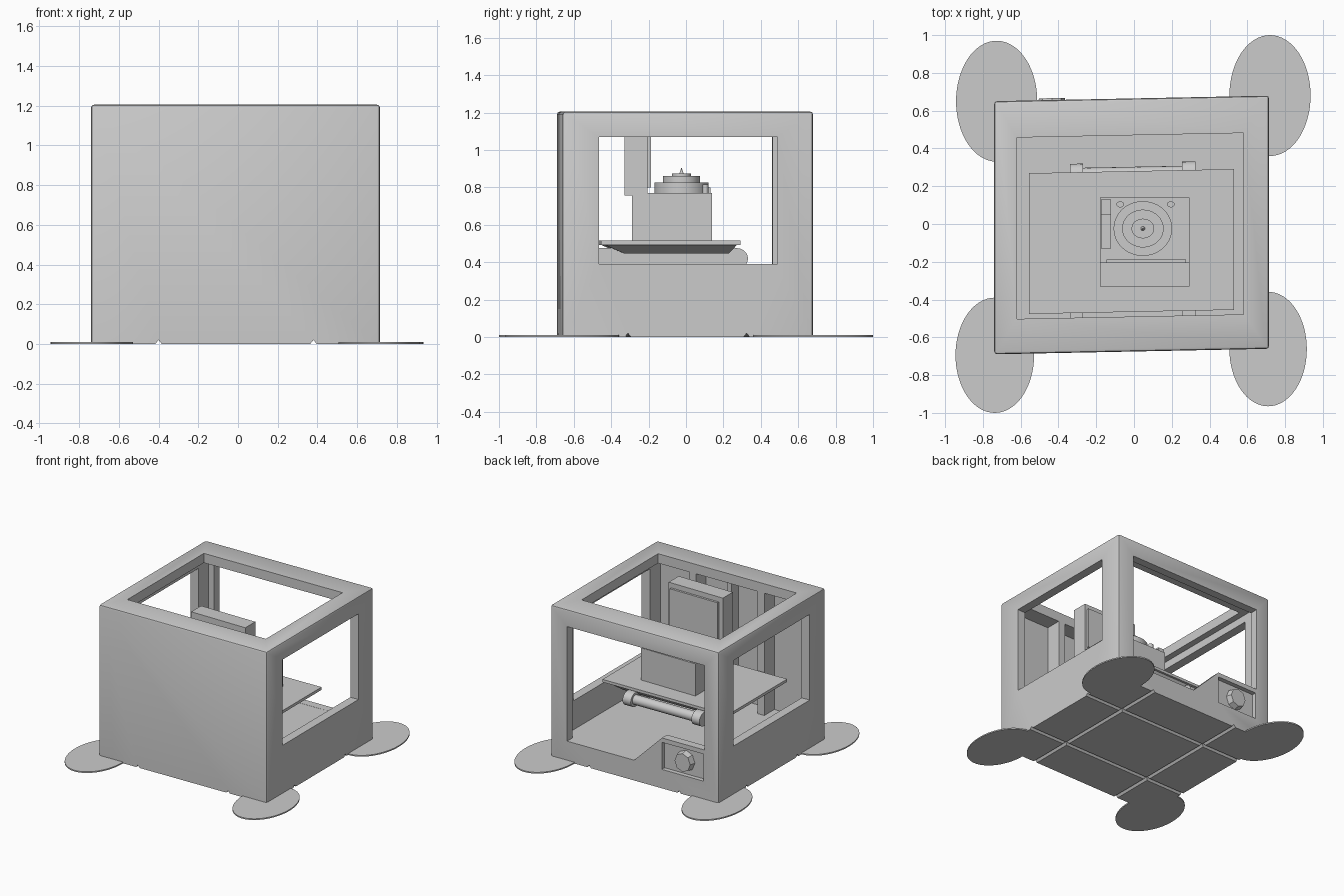
import bpy, bmesh, math
from mathutils import Matrix, Vector

if "Cube" in bpy.data.objects:
    bpy.data.objects.remove(bpy.data.objects["Cube"])

SHEAR = Matrix(((1, 0, 0, 0), (0.02, 1, 0, 0), (0, 0, 1, 0), (0, 0, 0, 1)))


def finish(name, bm, shear=True):
    if shear:
        bm.transform(SHEAR)
    bmesh.ops.recalc_face_normals(bm, faces=bm.faces)
    me = bpy.data.meshes.new(name)
    bm.to_mesh(me)
    bm.free()
    ob = bpy.data.objects.new(name, me)
    bpy.context.collection.objects.link(ob)
    return ob


def box(name, x, y, z, bevel=0, shear=True):
    bm = bmesh.new()
    bmesh.ops.create_cube(bm, size=1)
    size = Matrix.Diagonal((x[1] - x[0], y[1] - y[0], z[1] - z[0], 1))
    bm.transform(Matrix.Translation((sum(x) / 2, sum(y) / 2, sum(z) / 2)) @ size)
    if bevel:
        edges = [e for e in bm.edges if max(v.co.z for v in e.verts) > z[0] + 0.01]
        bmesh.ops.bevel(bm, geom=edges, offset=bevel, segments=2, affect='EDGES', profile=0.5)
    return finish(name, bm, shear)


def prism(name, pts, axis, lo, hi):
    """Extrude a profile (x,z for axis y; y,z for axis x) from lo to hi."""
    bm = bmesh.new()
    place = (lambda a, b, t: (t, a, b)) if axis == 'x' else (lambda a, b, t: (a, t, b))
    f = bm.faces.new([bm.verts.new(place(a, b, lo)) for a, b in pts])
    ext = bmesh.ops.extrude_face_region(bm, geom=[f])
    verts = [v for v in ext['geom'] if isinstance(v, bmesh.types.BMVert)]
    bmesh.ops.translate(bm, verts=verts, vec=Vector(place(0, 0, hi - lo)))
    return finish(name, bm)


def cyl(name, c, rx, ry, h, n=48, top=1.0, axis='z', shear=False):
    """Elliptic cylinder or cone; c is the centre of its base."""
    bm = bmesh.new()
    bmesh.ops.create_cone(bm, cap_ends=True, segments=n, radius1=1, radius2=top, depth=1)
    bm.transform(Matrix.Diagonal((rx, ry, h, 1)) @ Matrix.Translation((0, 0, 0.5)))
    if axis == 'y':
        bm.transform(Matrix.Rotation(-math.pi / 2, 4, 'X'))
    elif axis == 'x':
        bm.transform(Matrix.Rotation(math.pi / 2, 4, 'Y'))
    bm.transform(Matrix.Translation(c))
    ob = finish(name, bm, shear)
    smooth(ob)
    return ob


def smooth(ob):
    bpy.ops.object.select_all(action='DESELECT')
    bpy.context.view_layer.objects.active = ob
    ob.select_set(True)
    bpy.ops.object.shade_smooth_by_angle(angle=math.radians(30))


def cut(ob, cutter):
    m = ob.modifiers.new("cut", 'BOOLEAN')
    m.operation, m.solver, m.object = 'DIFFERENCE', 'EXACT', cutter
    bpy.context.view_layer.objects.active = ob
    bpy.ops.object.modifier_apply(modifier=m.name)
    bpy.data.objects.remove(cutter)


# Hollow case with top opening, side windows and stepped back opening
case = box("case", (-0.74, 0.715), (-0.675, 0.665), (0, 1.205), 0.015)
cut(case, box("cavity", (-0.67, 0.645), (-0.615, 0.6), (0.16, 1.13)))
cut(case, box("top_opening", (-0.62, 0.58), (-0.49, 0.47), (1.0, 1.4)))
cut(case, box("side_windows", (-1, 1), (-0.48, 0.475), (0.39, 1.07)))
cut(case, prism("back_opening", [(-0.62, 1.07), (-0.62, 0.4), (-0.25, 0.4), (-0.01, 0.161),
                                 (0.57, 0.161), (0.57, 1.07)], 'y', 0.5, 0.9))
cut(case, box("panel_recess", (-0.61, -0.25), (0.63, 0.8), (0.15, 0.365)))

# V grooves across the underside
for y in (-0.325, 0.31):
    cut(case, prism("groove", [(y - 0.02, -0.005), (y + 0.02, -0.005), (y, 0.02)], 'x', -1, 1))
for x in (-0.4, 0.38):
    cut(case, prism("groove", [(x - 0.02, -0.005), (x + 0.02, -0.005), (x, 0.02)], 'y', -1, 1))
smooth(case)

# Control knob
cyl("knob", (-0.435, 0.62, 0.255), 0.08, 0.085, 0.055, 8, 0.85, 'y', True)

# Guide rails on the inside of the solid wall
for i, x in enumerate((-0.31, 0.28)):
    box(f"guide_rail_{i}", (x - 0.03, x + 0.03), (-0.63, -0.49), (0.15, 1.14))
box("lead_rail", (-0.03, 0.01), (-0.63, -0.53), (0.15, 1.14))

# Flat elliptical corner pads
for i, (x, y, rx, ry) in enumerate(((-0.727, 0.65, 0.215, 0.32), (0.72, 0.68, 0.215, 0.32),
                                    (-0.737, -0.695, 0.208, 0.305), (0.71, -0.662, 0.205, 0.303))):
    cyl(f"corner_pad_{i}", (x, y, 0.0), rx, ry, 0.01, 64)

# Bed plate with tapered underside
box("bed_plate", (-0.555, 0.53), (-0.465, 0.28), (0.493, 0.515))
bm = bmesh.new()
bmesh.ops.create_cube(bm, size=1)
for v in bm.verts:
    up = v.co.z > 0
    xr = (-0.54, 0.515) if up else (-0.42, 0.39)
    yr = (-0.45, 0.265) if up else (-0.335, 0.22)
    v.co = (xr[v.co.x > 0], yr[v.co.y > 0], 0.495 if up else 0.445)
finish("bed_underside", bm)

# Bed support arms with rounded ends, and crossbar
arc = [(0.265 + 0.06 * math.cos(a), 0.42 + 0.055 * math.sin(a))
       for a in (math.radians(-90 + 18 * k) for k in range(11))]
for i, x in enumerate((-0.305, 0.29)):
    smooth(prism(f"bed_arm_{i}", [(-0.6, 0.475), (-0.6, 0.365)] + arc, 'x', x - 0.035, x + 0.035))
cyl("bed_crossbar", (-0.29, 0.265, 0.42), 0.038, 0.038, 0.57, 16, axis='x', shear=True)

# Machine block on the bed
box("block_base", (-0.18, 0.295), (-0.29, 0.14), (0.51, 0.77), shear=False)
box("block_tower", (-0.18, 0.295), (-0.33, -0.205), (0.757, 1.16), shear=False)
box("tower_panel", (-0.145, 0.275), (-0.21, -0.188), (0.8, 1.12), shear=False)
box("block_side_bar", (-0.175, -0.122), (-0.13, 0.13), (0.76, 0.785), shear=False)
box("block_side_tab", (-0.175, -0.122), (0.05, 0.13), (0.76, 0.8), shear=False)

# Stepped dial with pointed tip and two small pegs
for i, (rx, ry, z, h) in enumerate(((0.155, 0.145, 0.765, 0.06), (0.11, 0.1, 0.82, 0.04),
                                    (0.06, 0.052, 0.855, 0.02))):
    cyl(f"dial_tier_{i}", (0.047, -0.024, z), rx, ry, h)
cyl("dial_tip", (0.047, -0.024, 0.87), 0.013, 0.013, 0.033, 16, 0.1)
for i, x in enumerate((-0.073, 0.195)):
    cyl(f"peg_{i}", (x, 0.104, 0.765), 0.02, 0.016, 0.05, 24)
